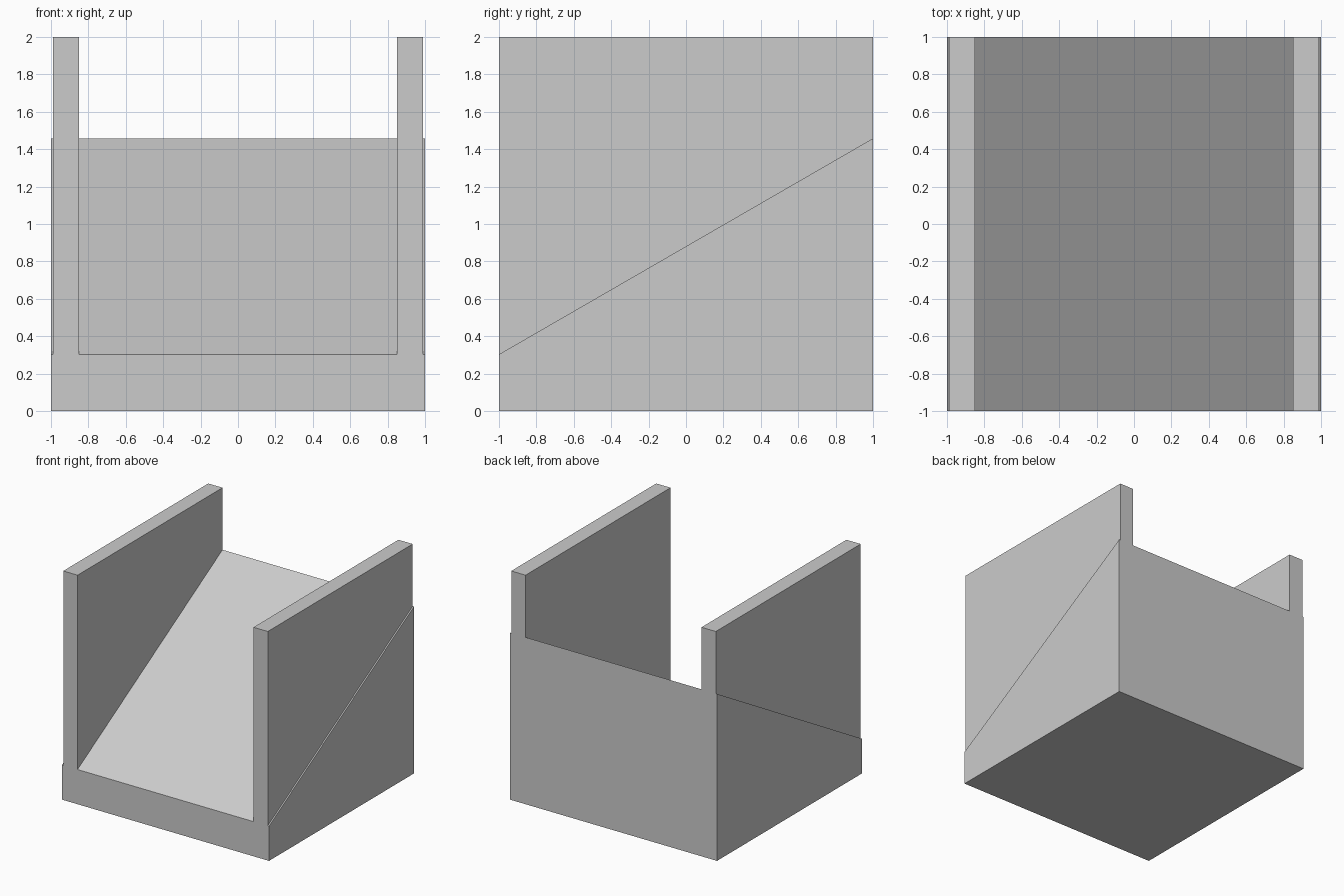
import bpy, bmesh, math
from mathutils import Vector

if "Cube" in bpy.data.objects:
    bpy.data.objects.remove(bpy.data.objects["Cube"])

WALL_IN, WALL_OUT, HEIGHT = 0.85, 0.988, 2.0
LOW, HIGH = 0.303, 1.458

# wedge base: side profile extruded across x
bm = bmesh.new()
profile = [(-1, 0), (1, 0), (1, HIGH), (-1, LOW)]
side = bm.faces.new([bm.verts.new((-1, y, z)) for y, z in profile])
out = bmesh.ops.extrude_face_region(bm, geom=[side], use_keep_orig=True)
bmesh.ops.translate(bm, vec=(2, 0, 0),
                    verts=[g for g in out["geom"] if isinstance(g, bmesh.types.BMVert)])
bmesh.ops.recalc_face_normals(bm, faces=bm.faces)

# cut lines where the side walls rise
for x in (-WALL_OUT, -WALL_IN, WALL_IN, WALL_OUT):
    bmesh.ops.bisect_plane(bm, geom=bm.verts[:] + bm.edges[:] + bm.faces[:],
                           plane_co=(x, 0, 0), plane_no=(1, 0, 0))
bm.normal_update()

# raise both side walls to a level top
strips = [f for f in bm.faces if f.normal.z > 0.5
          and WALL_IN < abs(f.calc_center_median().x) < WALL_OUT]
for f in bmesh.ops.extrude_discrete_faces(bm, faces=strips)["faces"]:
    for v in f.verts:
        v.co.z = HEIGHT

# clean up seams and flat cut edges
bmesh.ops.remove_doubles(bm, verts=bm.verts, dist=1e-5)
bmesh.ops.dissolve_limit(bm, angle_limit=math.radians(1), verts=bm.verts, edges=bm.edges)
bmesh.ops.recalc_face_normals(bm, faces=bm.faces)

mesh = bpy.data.meshes.new("walled_ramp")
bm.to_mesh(mesh)
bm.free()
bpy.context.collection.objects.link(bpy.data.objects.new("walled_ramp", mesh))
